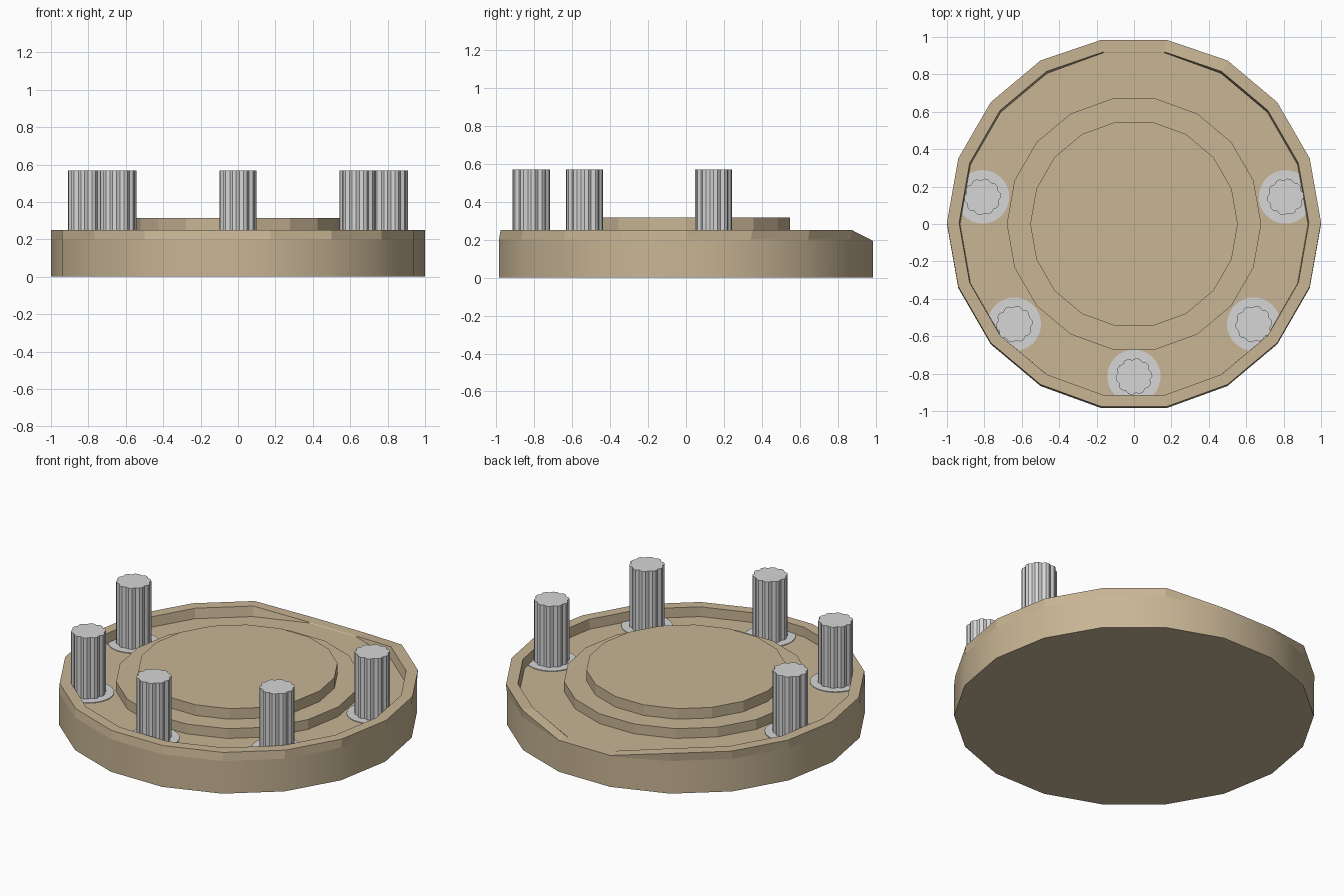
import bpy, bmesh
from math import sin, cos, radians, tau

if "Cube" in bpy.data.objects:
    bpy.data.objects.remove(bpy.data.objects["Cube"])

SIDES = 18
NOTCH = (4, 5)          # the two back corners where the rim dips to the floor


def material(name, rgb):
    m = bpy.data.materials.new(name)
    m.diffuse_color = (*rgb, 1)
    m.use_nodes = True
    m.node_tree.nodes["Principled BSDF"].inputs["Base Color"].default_value = m.diffuse_color
    return m


tan = material("tan", (0.58, 0.465, 0.30))
grey = material("light_grey", (0.67, 0.67, 0.67))


def finish(bm, name, mat):
    bmesh.ops.recalc_face_normals(bm, faces=bm.faces)
    mesh = bpy.data.meshes.new(name)
    bm.to_mesh(mesh)
    bm.free()
    mesh.materials.append(mat)
    ob = bpy.data.objects.new(name, mesh)
    bpy.context.collection.objects.link(ob)
    return ob


def ring(bm, radius, z, notch_z=None, shift=0.0):
    verts = []
    for k in range(SIDES):
        a = radians(k * 20)
        low = notch_z is not None and k in NOTCH
        dy = 0 if low else shift
        verts.append(bm.verts.new((radius * cos(a), radius * sin(a) + dy,
                                   notch_z if low else z)))
    return verts


# Dish: outer wall, slightly skewed rim with a back notch, floor, two steps
bm = bmesh.new()
rings = [
    ring(bm, 1.0, 0.0),
    ring(bm, 1.0, 0.20, 0.186),
    ring(bm, 1.0, 0.25, 0.193, 0.008),
    ring(bm, 0.935, 0.25, 0.193, 0.006),
    ring(bm, 0.93, 0.19),
    ring(bm, 0.68, 0.19),
    ring(bm, 0.68, 0.25),
    ring(bm, 0.555, 0.25),
    ring(bm, 0.555, 0.315),
]
for i, (lo, hi) in enumerate(zip(rings, rings[1:])):
    for k in range(SIDES):
        n = (k + 1) % SIDES
        f = bm.faces.new((lo[k], lo[n], hi[n], hi[k]))
        f.smooth = i == 0               # only the lower wall is smooth
for r in (rings[0], rings[1]):
    for k in range(SIDES):
        bm.edges.get((r[k], r[(k + 1) % SIDES])).smooth = False
bm.faces.new(rings[0][::-1])
bm.faces.new(rings[-1])
finish(bm, "dish", tan)


def prism(name, x, y, radii, z0, z1):
    """Upright prism whose outline follows the list of radii."""
    bm = bmesh.new()
    n = len(radii)
    pts = [(x + r * cos(tau * i / n), y + r * sin(tau * i / n))
           for i, r in enumerate(radii)]
    lo = [bm.verts.new((*p, z0)) for p in pts]
    hi = [bm.verts.new((*p, z1)) for p in pts]
    for i in range(n):
        j = (i + 1) % n
        bm.faces.new((lo[i], lo[j], hi[j], hi[i]))
    bm.faces.new(lo[::-1])
    bm.faces.new(hi)
    return finish(bm, name, grey)


# Five fluted pins, each on a thin round base plate
pins = [(0, -0.815)] + [(s * x, y) for x, y in ((0.64, -0.535), (0.81, 0.145))
                        for s in (-1, 1)]
for i, (x, y) in enumerate(pins):
    prism(f"pin_{i + 1}", x, y, [0.098, 0.098, 0.088] * 10, 0.185, 0.568)
    prism(f"pin_base_{i + 1}", x, y, [0.143] * 32, 0.186, 0.194)
